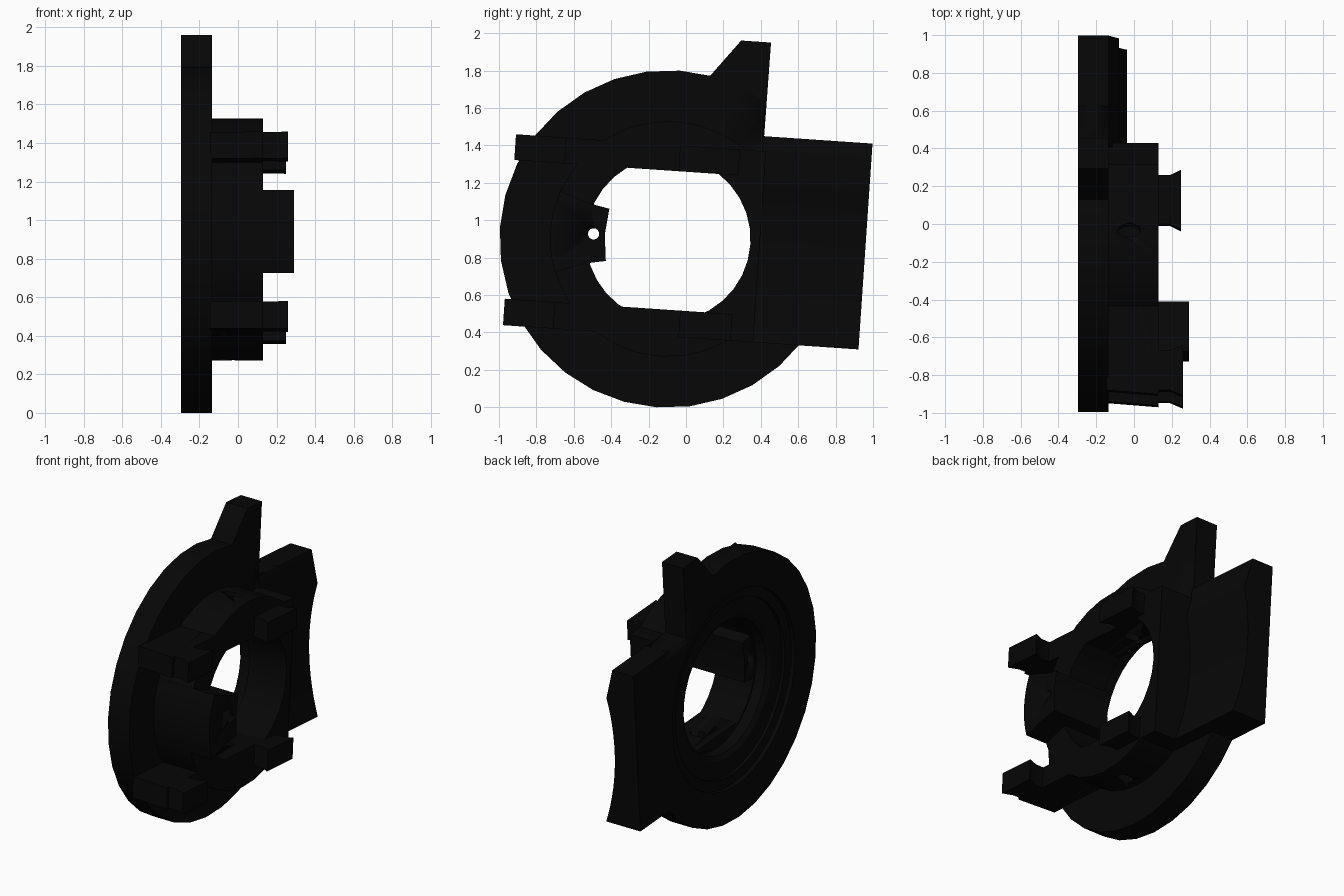
import bpy, bmesh, math
from mathutils import Matrix

if "Cube" in bpy.data.objects:
    bpy.data.objects.remove(bpy.data.objects["Cube"], do_unlink=True)

black = bpy.data.materials.new("matte_black")
black.use_nodes = True
COLOUR = (0.002, 0.002, 0.002, 1)
black.diffuse_color = COLOUR
black.node_tree.nodes["Principled BSDF"].inputs["Base Color"].default_value = COLOUR

# Working frame: u across the disc, v up the disc, w through its thickness,
# tipped a few degrees about the disc centre
TILT = math.radians(3.9)
C, S = math.cos(TILT), math.sin(TILT)
FRAME = Matrix(((0, 0, 1, 0), (C, S, 0, -0.095), (-S, C, 0, 0.9), (0, 0, 0, 1)))
BACK, FACE, RIM, TOP = -0.297, -0.135, 0.13, 0.29


def finish(name, bm):
    bmesh.ops.recalc_face_normals(bm, faces=bm.faces)
    mesh = bpy.data.meshes.new(name)
    bm.to_mesh(mesh)
    bm.free()
    mesh.materials.append(black)
    obj = bpy.data.objects.new(name, mesh)
    bpy.context.collection.objects.link(obj)
    obj.matrix_world = FRAME
    bpy.ops.object.select_all(action="DESELECT")
    obj.select_set(True)
    bpy.context.view_layer.objects.active = obj
    bpy.ops.object.shade_smooth_by_angle(angle=math.radians(30))
    return obj


def prism(name, profile, lo, hi, axis="w"):
    """Extrude a profile along w (profile is u,v), v (u,w) or u (v,w)."""
    place = {"w": lambda a, b, t: (a, b, t),
             "v": lambda a, b, t: (a, t, b),
             "u": lambda a, b, t: (t, a, b)}[axis]
    bm = bmesh.new()
    ends = [[bm.verts.new(place(a, b, t)) for a, b in profile] for t in (lo, hi)]
    n = len(profile)
    for end in ends:
        bm.faces.new(end)
    for i in range(n):
        j = (i + 1) % n
        bm.faces.new((ends[0][i], ends[0][j], ends[1][j], ends[1][i]))
    return finish(name, bm)


def lathe(name, profile, steps=32, trim=None):
    """Revolve a closed (radius, w) profile, optionally sliced off at u = trim."""
    bm = bmesh.new()
    rows = []
    for k in range(steps):
        a = math.tau * k / steps
        rows.append([bm.verts.new((r * math.cos(a), r * math.sin(a), w)) for r, w in profile])
    n = len(profile)
    for k in range(steps):
        p, q = rows[k], rows[(k + 1) % steps]
        for i in range(n):
            j = (i + 1) % n
            bm.faces.new((p[i], p[j], q[j], q[i]))
    if trim:
        bmesh.ops.bisect_plane(bm, geom=bm.verts[:] + bm.edges[:] + bm.faces[:],
                               plane_co=(trim, 0, 0), plane_no=(1, 0, 0), clear_outer=True)
        bmesh.ops.holes_fill(bm, edges=[e for e in bm.edges if e.is_boundary])
    return finish(name, bm)


def circle(u, v, ru, rv, steps=20):
    return [(u + ru * math.cos(math.tau * k / steps), v + rv * math.sin(math.tau * k / steps))
            for k in range(steps)]


def cut(parts, cutter):
    """Subtract the cutter from every part, then discard it."""
    for obj in parts:
        mod = obj.modifiers.new("cut", "BOOLEAN")
        mod.operation, mod.solver, mod.object = "DIFFERENCE", "EXACT", cutter
        bpy.context.view_layer.objects.active = obj
        bpy.ops.object.modifier_apply(modifier=mod.name)
    bpy.data.objects.remove(cutter, do_unlink=True)


# Round base plate with a stepped recess on its back and a corner notched out
plate = lathe("base_plate", [(0.45, FACE), (0.902, FACE), (0.902, BACK), (0.67, BACK),
                             (0.67, -0.27), (0.6, -0.27), (0.6, -0.25), (0.48, -0.25),
                             (0.45, -0.23)])
cut([plate], prism("notch_cutter", [(0.474, 0.583), (1, 0.583), (1, 1.2), (0.474, 1.2)], -1, 1))

# Raised collar, sliced flat beside the side block
collar = lathe("collar", [(0.44, FACE - 0.02), (0.63, FACE - 0.02), (0.63, RIM), (0.44, RIM)],
               trim=0.49)

# Pointed tab above the plate
prism("upper_tab", [(0.1, 0.7), (0.16, 0.88), (0.317, 1.085), (0.477, 1.085), (0.474, 0.5)],
      BACK, FACE)

# Side block with a dished face
prism("side_block", [(0.66, -0.52), (1.055, -0.52), (1.055, 0.583), (0.474, 0.583), (0.66, 0.4)],
      BACK, FACE)
dish = [(v, -0.125 + 0.33 * v * v) for v in [-0.52 + 0.89 * k / 14 for k in range(15)]]
prism("dished_face", [(-0.52, FACE - 0.01)] + dish + [(0.583, FACE), (0.583, FACE - 0.01)],
      0.47, 1.055, "u")

# Beams either side of the opening, each with two flared clips
beams = []
for side, lo, hi, rear_a, rear_b in (("upper", 0.365, 0.503, 0.06, 0.32),
                                     ("lower", -0.52, -0.378, 0.12, 0.34)):
    beams.append(prism(side + "_beam", [(-0.82, FACE - 0.01), (0.49, FACE - 0.01),
                                        (0.49, RIM), (-0.842, RIM)], lo, hi, "v"))
    for end, a, b, height in (("front", -0.82, -0.61, 0.26), ("rear", rear_a, rear_b, 0.25)):
        prism(f"{side}_{end}_clip", [(a, RIM - 0.01), (b, RIM - 0.01), (b, 0.19),
                                     (b + 0.03, height), (a - 0.03, height), (a, 0.19)],
              lo, hi, "v")

# Slotted holes through the collar and beams
cut([collar] + beams, prism("slot_cutter", circle(0.02, -0.025, 0.035, 0.06), -1, 1, "v"))

# Wedge-shaped boss on the collar, drilled for a pin
arc = [math.pi + math.radians(20) * k / 5 for k in range(-5, 6)]
boss = prism("pin_boss", [(0.632 * math.cos(a), 0.632 * math.sin(a)) for a in arc]
             + [(-0.43, -0.16), (-0.325, -0.14), (-0.34, 0), (-0.325, 0.14), (-0.43, 0.16)],
             FACE - 0.01, TOP)
cut([boss, collar], prism("pin_cutter", circle(-0.4, 0, 0.03, 0.03), -1, 1))
